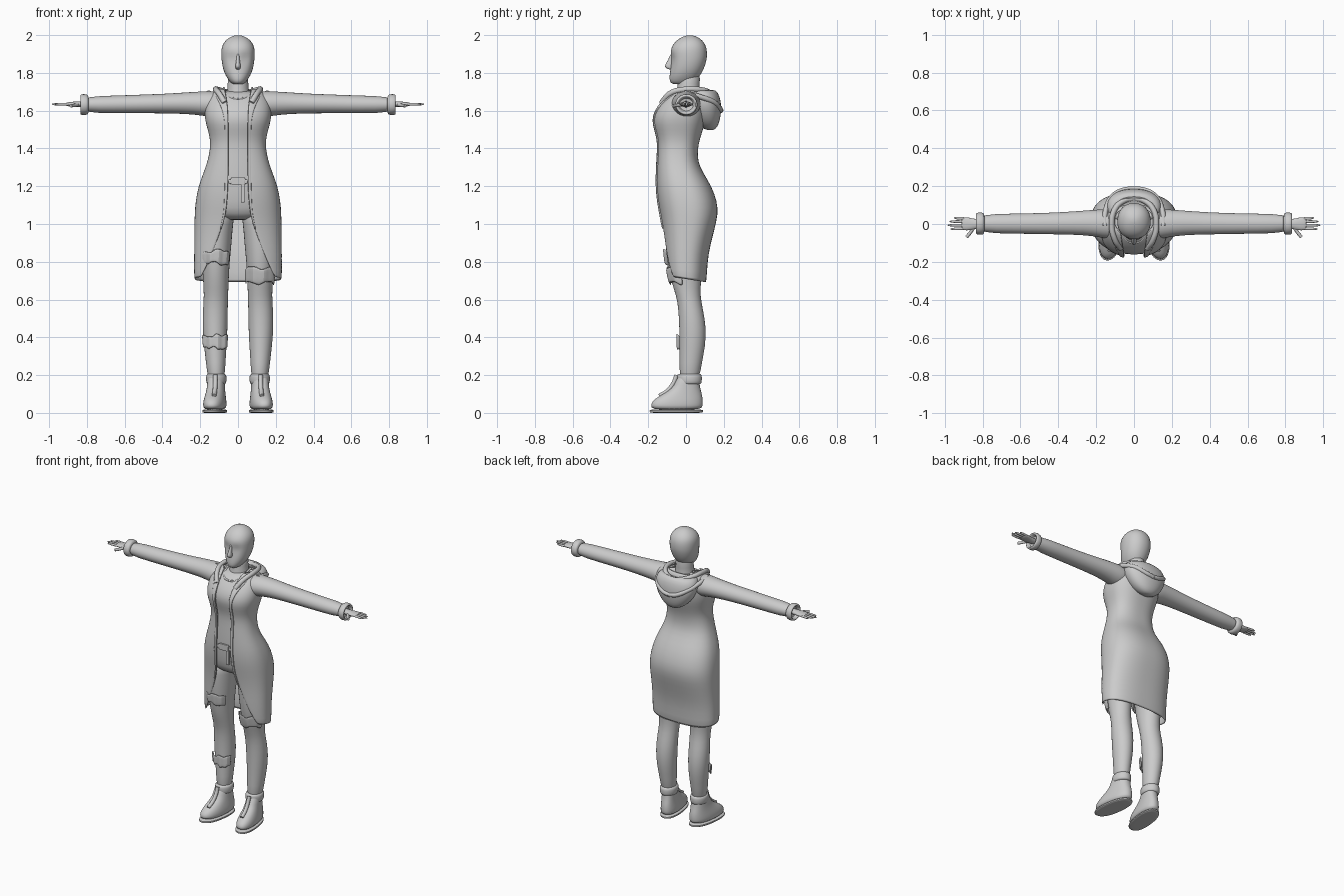
import bpy, bmesh, math, random
from mathutils import Vector

random.seed(4)
cube = bpy.data.objects.get("Cube")
if cube:
    bpy.data.objects.remove(cube)

grey = bpy.data.materials.new("plain grey")
grey.use_nodes = True
COLOUR = (0.6, 0.6, 0.6, 1)
grey.diffuse_color = COLOUR
grey.node_tree.nodes["Principled BSDF"].inputs["Base Color"].default_value = COLOUR


def section(c, r, n=24, p=2.0, t0=0.0, t1=None):
    """Superellipse points, starting at the front; open when t1 is given."""
    end = math.tau if t1 is None else t1
    steps = n if t1 is None else n - 1
    pts = []
    for i in range(n):
        t = t0 + (end - t0) * i / steps
        s, k = math.sin(t), math.cos(t)
        pts.append((c[0] + r[0] * math.copysign(abs(s) ** (2 / p), s),
                    c[1] - r[1] * math.copysign(abs(k) ** (2 / p), k)))
    return pts


def loft(name, rings, closed=True, caps=True, mirror=False, thick=0, smooth=1, angle=60):
    """Skin a list of equal rings of 3D points."""
    bm = bmesh.new()
    rows = [[bm.verts.new(p) for p in ring] for ring in rings]
    n = len(rows[0])
    for a, b in zip(rows, rows[1:]):
        for i in range(n if closed else n - 1):
            j = (i + 1) % n
            bm.faces.new((a[i], a[j], b[j], b[i]))
    if closed and caps:
        for row in (rows[0], rows[-1]):
            mid = bm.verts.new(sum((v.co for v in row), Vector()) / n)
            for i in range(n):
                bm.faces.new((row[i], row[(i + 1) % n], mid))
    bmesh.ops.recalc_face_normals(bm, faces=bm.faces)
    mesh = bpy.data.meshes.new(name)
    bm.to_mesh(mesh)
    bm.free()
    ob = bpy.data.objects.new(name, mesh)
    bpy.context.collection.objects.link(ob)
    return finish(ob, mirror, thick, smooth, angle)


def finish(ob, mirror=False, thick=0, smooth=0, angle=60):
    ob.data.materials.append(grey)
    if mirror:
        ob.modifiers.new("Mirror", "MIRROR").use_mirror_merge = False
    if thick:
        mod = ob.modifiers.new("Thickness", "SOLIDIFY")
        mod.thickness, mod.offset = thick, 0
    if smooth:
        mod = ob.modifiers.new("Smooth", "SUBSURF")
        mod.levels = mod.render_levels = smooth
    bpy.ops.object.select_all(action="DESELECT")
    ob.select_set(True)
    bpy.context.view_layer.objects.active = ob
    bpy.ops.object.shade_smooth_by_angle(angle=math.radians(angle))
    return ob


def upright(z, cx, rx, yf, yb, p=2.0, **kw):
    """Horizontal ring between a front and a back depth."""
    return [(x, y, z) for x, y in section((cx, (yf + yb) / 2), (rx, (yb - yf) / 2), p=p, **kw)]


def tube(name, points, radius, mirror=False):
    cu = bpy.data.curves.new(name, "CURVE")
    cu.dimensions, cu.bevel_depth, cu.bevel_resolution = "3D", radius, 3
    cu.use_fill_caps = True
    sp = cu.splines.new("BEZIER")
    sp.bezier_points.add(len(points) - 1)
    for bp, co in zip(sp.bezier_points, points):
        bp.co = co
        bp.handle_left_type = bp.handle_right_type = "AUTO"
    ob = bpy.data.objects.new(name, cu)
    bpy.context.collection.objects.link(ob)
    bpy.ops.object.select_all(action="DESELECT")
    ob.select_set(True)
    bpy.context.view_layer.objects.active = ob
    bpy.ops.object.convert(target="MESH")
    return finish(bpy.context.object, mirror)


# Head, nose and neck
HEAD = [(1.74, .03, -.075, .03), (1.755, .045, -.088, .05), (1.785, .066, -.088, .075),
        (1.82, .08, -.083, .095), (1.86, .087, -.081, .108), (1.885, .089, -.08, .112),
        (1.92, .09, -.084, .112), (1.95, .083, -.07, .104), (1.975, .064, -.048, .085),
        (1.992, .038, -.018, .058), (1.999, .015, .008, .034)]
head = [upright(z, 0, rx, f, b, 2.15) for z, rx, f, b in HEAD]
for row in (4, 5):  # shallow eye sockets
    head[row] = [(x, y + (.007 if y < -.04 and .015 < abs(x) < .055 else 0), z) for x, y, z in head[row]]
loft("head", head)
loft("nose", [upright(z, 0, rx, f, -.065, n=12) for z, rx, f in
              [(1.9, .007, -.083), (1.87, .009, -.094), (1.84, .014, -.114), (1.828, .015, -.112), (1.818, .01, -.09)]])
loft("neck", [upright(z, 0, rx, f, b) for z, rx, f, b in
              [(1.64, .075, -.07, .085), (1.69, .06, -.05, .075), (1.74, .054, -.045, .07), (1.8, .055, -.04, .08)]])

# Coat body, open at the front: height, half width, front, back, half gap, lapel width
COAT = [(1.715, .1, -.05, .085, .07, .07), (1.69, .145, -.085, .1, .064, .062), (1.645, .165, -.128, .106, .058, .04),
        (1.6, .172, -.16, .105, .054, .026), (1.55, .17, -.174, .1, .052, .018), (1.5, .155, -.162, .085, .052, .016),
        (1.45, .143, -.148, .068, .052, .016), (1.4, .142, -.146, .057, .052, .016), (1.33, .156, -.15, .057, .052, .016),
        (1.27, .178, -.152, .085, .052, .016), (1.2, .205, -.153, .13, .053, .016), (1.12, .22, -.146, .16, .058, .014),
        (1.05, .225, -.133, .165, .065, .01), (.97, .226, -.122, .145, .088, .006), (.88, .227, -.116, .122, .122, .006),
        (.8, .228, -.112, .108, .155, .006), (.705, .229, -.105, .104, .195, .006)]
P = 2.45


def start(gap, rx):
    return math.asin(min(1, gap / rx) ** (P / 2))


coat = [upright(z, 0, rx, f, b, P, n=48, t0=start(g, rx), t1=math.tau - start(g, rx))
        for z, rx, f, b, g, w in COAT]
coat[-1] = [(x, y, z - .17 * y) for x, y, z in coat[-1]]
loft("long_coat", coat, closed=False, thick=.01)
loft("front_placket", [upright(z, 0, rx + .004, f - .006, b, P, n=5, t0=start(g - .002, rx), t1=start(g + w, rx))
                       for z, rx, f, b, g, w in COAT[:14]], closed=False, mirror=True, thick=.01)

# Shirt and trouser seat
under = [(z, rx - .015, f + .008, b - .014) for z, rx, f, b, g, w in COAT[1:13]]
loft("shirt_and_seat", [upright(1.705, 0, .075, -.04, .07)] + [upright(z, 0, rx, f, b, P) for z, rx, f, b in under]
     + [upright(1.02, 0, .1, -.08, .1)])
tube("shirt_neckband", [(.075, .03, 1.72), (.066, -.04, 1.695), (.035, -.09, 1.668), (0, -.1, 1.663)], .006, True)

# Belt, buckle and hanging strap
for name, x, z, w, h, y in [("belt", 0, 1.225, .05, .012, -.148), ("buckle", 0, 1.228, .036, .02, -.152),
                            ("belt_strap", .026, 1.165, .011, .05, -.146)]:
    bpy.ops.mesh.primitive_cube_add(size=2, location=(x, y, z))
    ob = bpy.context.object
    ob.name, ob.scale = name, (w, .007, h)
    ob.modifiers.new("Edges", "BEVEL").width = .15
    finish(ob, angle=30)

# Hood hanging on the back, with folded rims
HOOD = [(1.69, .07, .05, .12), (1.715, .1, .01, .145), (1.7, .14, 0, .17), (1.65, .15, .01, .186), (1.6, .138, .02, .188),
        (1.55, .108, .04, .18), (1.515, .07, .07, .168), (1.497, .03, .11, .148)]
loft("hood", [upright(z, 0, rx, f, b, 2.2) for z, rx, f, b in HOOD])
tube("hood_rim", [(.07, -.13, 1.64), (.1, -.085, 1.69), (.118, -.01, 1.712), (.1, .08, 1.71), (.05, .125, 1.695),
                  (0, .135, 1.685)], .015, True)
tube("hood_fold", [(.155, -.01, 1.695), (.15, .07, 1.675), (.115, .145, 1.645), (.05, .18, 1.61), (0, .184, 1.6)], .014, True)

# Sleeves and cuffs: along, half depth, half height, centre depth, centre height
def sideways(x, ry, rz, y, z, n=20):
    return [(x, u, v) for u, v in section((y, z), (ry, rz), n=n)]


loft("sleeve", [sideways(*a) for a in
                [(.08, .075, .06, 0, 1.635), (.14, .08, .072, 0, 1.634), (.19, .073, .064, .004, 1.638),
                 (.26, .066, .059, .006, 1.64), (.36, .06, .053, .004, 1.638), (.5, .056, .05, .002, 1.636),
                 (.65, .053, .047, .002, 1.633), (.81, .051, .045, .002, 1.632)]], mirror=True)
loft("cuff", [sideways(*a, .002, 1.632) for a in
              [(.79, .05, .044), (.797, .058, .054), (.815, .06, .057), (.832, .058, .055), (.836, .05, .048),
               (.832, .044, .04), (.81, .042, .038)]], mirror=True)

# Hands
loft("palm", [sideways(x, ry, rz, y, 1.634, 16) for x, ry, rz, y in
              [(.8, .025, .018, 0), (.84, .026, .016, 0), (.87, .035, .014, 0), (.9, .036, .011, .002), (.912, .03, .008, .002)]],
     mirror=True)
for name, y, tip in [("index_finger", -.024, .97), ("middle_finger", -.006, .985),
                     ("ring_finger", .012, .975), ("little_finger", .029, .952)]:
    loft(name, [sideways(x, r, r, y * k, 1.634, 8) for x, r, k in
                [(.89, .008, 1), (.93, .0085, 1.05), (tip - .012, .007, 1.1), (tip, .003, 1.1)]], mirror=True)
tube("thumb", [(.845, -.015, 1.632), (.865, -.045, 1.628), (.885, -.07, 1.626)], .009, True)

# Trouser legs: height, centre, half width, front, back
LEG = [(1.08, .105, .095, -.11, .12), (1, .112, .085, -.115, .12), (.9, .116, .083, -.11, .1), (.8, .118, .074, -.1, .09),
       (.7, .117, .068, -.08, .08), (.62, .116, .064, -.052, .075), (.55, .12, .066, -.04, .09), (.45, .122, .067, -.036, .108),
       (.35, .12, .06, -.034, .102), (.27, .118, .052, -.034, .085), (.17, .115, .045, -.035, .07)]
loft("trouser_leg", [upright(*a) for a in LEG], mirror=True)


def leg_at(z):
    for a, b in zip(LEG, LEG[1:]):
        if b[0] <= z <= a[0]:
            k = (a[0] - z) / (a[0] - b[0])
            return [u + (v - u) * k for u, v in zip(a, b)]


# Torn patches wrapped around the front of the legs
for name, side, z, h, t in [("right_thigh_patch", -1, .825, .035, 1.0), ("left_knee_patch", 1, .725, .042, 1.35),
                            ("right_shin_patch", -1, .375, .035, 1.15)]:
    n = 13
    wave = [random.uniform(-.014, .014) for _ in range(n)]
    rows = []
    for k in (1, .4, -.3, -1):
        row = []
        for i in range(n):
            zz = z + k * h + wave[i if k > 0 else -i - 1] * abs(k)
            _, cx, rx, f, b = leg_at(zz)
            a = -t + 2 * t * i / (n - 1)
            puff = .009 + .007 * (i % 3 == 1)
            row.append((side * cx + (rx + puff) * math.sin(a), (f + b) / 2 - ((b - f) / 2 + puff) * math.cos(a), zz))
        rows.append(row)
    loft(name, rows, closed=False, thick=.008, angle=35)

# Shoes, turned slightly outward
def splay(ring):
    return [(x - .12 * y, y, z) for x, y, z in ring]


loft("shoe", [splay(upright(z, .117, rx, f, b, 2.3)) for z, rx, f, b in
              [(.018, .056, -.182, .084), (.04, .06, -.188, .09), (.065, .058, -.178, .09), (.09, .053, -.14, .087),
               (.115, .049, -.095, .08), (.145, .046, -.06, .073), (.2, .046, -.045, .068)]], mirror=True)
loft("shoe_sole", [splay(upright(z, .117, rx, f, b, 2.3)) for z, rx, f, b in
                   [(0, .058, -.188, .086), (.003, .063, -.194, .092), (.015, .063, -.194, .092), (.018, .058, -.188, .086)]],
     mirror=True, angle=40)
loft("ankle_collar", [upright(z, .115, r, -.01 - r * .7, .03 + r) for z, r in
                      [(.15, .046), (.158, .053), (.18, .055), (.2, .054), (.208, .046)]], mirror=True)
tube("shoe_tongue", [(.12, -.05, .2), (.12, -.065, .16), (.123, -.1, .115), (.127, -.14, .09)], .012, True)
